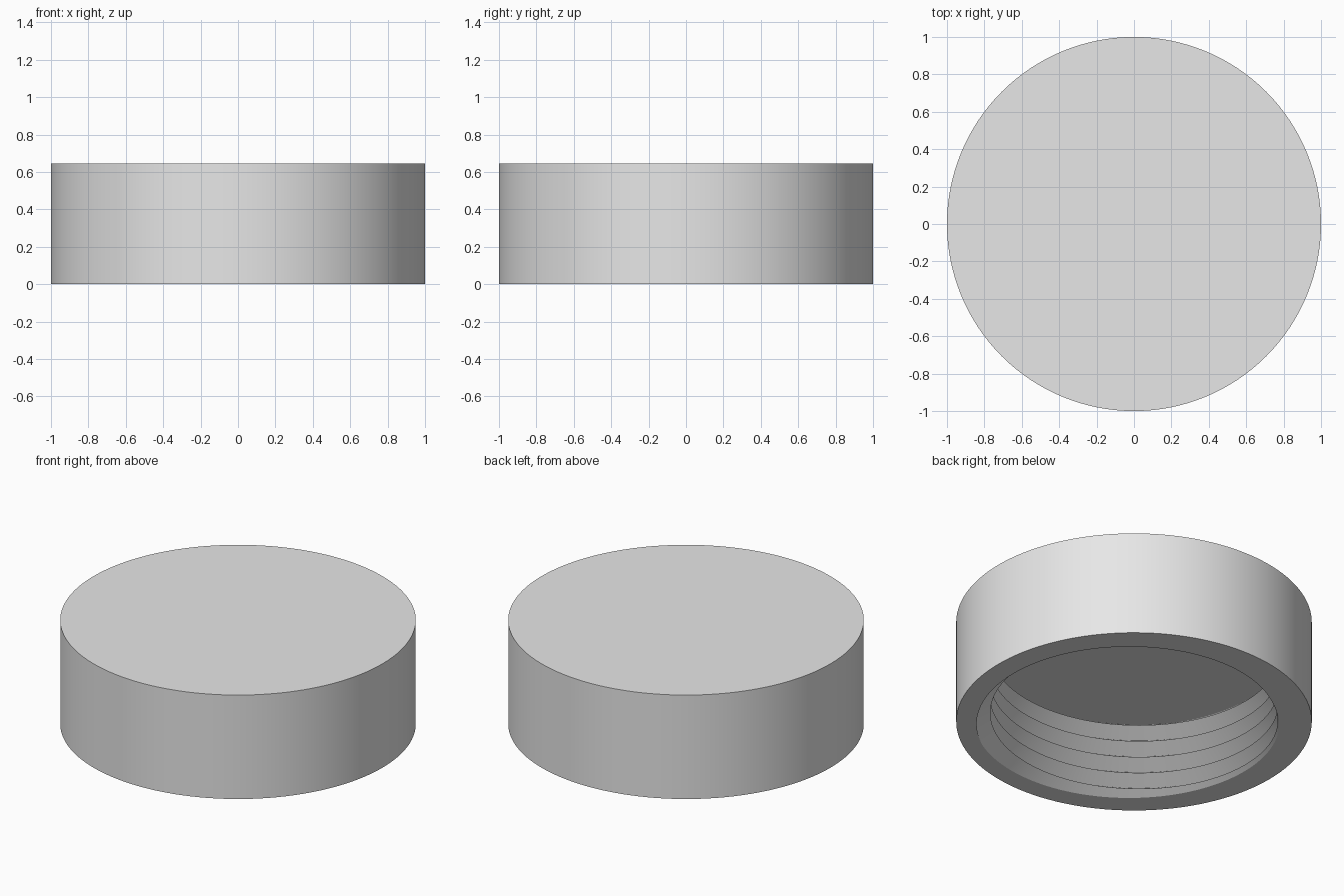
import bpy, bmesh, math
from mathutils import Vector

old = bpy.data.objects.get("Cube")
if old:
    bpy.data.objects.remove(old, do_unlink=True)

SEGMENTS = 128
HEIGHT = 0.645        # full height of the cap
CEILING = 0.49        # depth of the threaded hole
PITCH = 0.103
CREST, ROOT = 0.808, 0.893
PHASE = 0.068         # crest height at angle zero

bm = bmesh.new()

# Outer shell: top disc with a straight skirt
disc = bmesh.ops.create_circle(bm, cap_ends=True, segments=SEGMENTS, radius=1.0)
bmesh.ops.translate(bm, verts=disc["verts"], vec=(0, 0, HEIGHT))
top_edges = list(bm.edges)
skirt = bmesh.ops.extrude_edge_only(bm, edges=top_edges)["geom"]
for v in skirt:
    if isinstance(v, bmesh.types.BMVert):
        v.co.z = 0.0

# Inner thread: one continuous right-handed V-shaped helix
thread = bmesh.new()


def helix_row(radius, lift):
    rows = []
    for i in range(-2 * SEGMENTS, 8 * SEGMENTS):
        a = 2 * math.pi * i / SEGMENTS
        z = PHASE + lift + PITCH * i / SEGMENTS
        rows.append(thread.verts.new((radius * math.cos(a), radius * math.sin(a), z)))
    return rows


crest = helix_row(CREST, 0.0)
root = helix_row(ROOT, PITCH / 2)
for i in range(len(crest) - 1):
    thread.faces.new((crest[i], crest[i + 1], root[i + 1], root[i]))
    j = i + SEGMENTS
    if j + 1 < len(crest):
        thread.faces.new((root[i], root[i + 1], crest[j + 1], crest[j]))

# Trim the thread at the rim and at the ceiling
for z, up in ((0.0, -1), (CEILING, 1)):
    bmesh.ops.bisect_plane(thread, geom=thread.verts[:] + thread.edges[:] + thread.faces[:],
                           dist=1e-6, plane_co=(0, 0, z), plane_no=(0, 0, up),
                           clear_outer=True)
bmesh.ops.remove_doubles(thread, verts=thread.verts[:], dist=1e-5)
thread_mesh = bpy.data.meshes.new("thread_part")
thread.to_mesh(thread_mesh)
thread.free()
bm.from_mesh(thread_mesh)
bpy.data.meshes.remove(thread_mesh)


def open_edges(z):
    return [e for e in bm.edges if e.is_boundary
            and all(abs(v.co.z - z) < 1e-4 for v in e.verts)]


# Flat ceiling and flat rim close the solid
for z, up in ((CEILING, -1), (0.0, -1)):
    bmesh.ops.triangle_fill(bm, edges=open_edges(z), use_beauty=True,
                            normal=Vector((0, 0, up)))
bmesh.ops.recalc_face_normals(bm, faces=bm.faces[:])

mesh = bpy.data.meshes.new("threaded_cap")
bm.to_mesh(mesh)
bm.free()
cap = bpy.data.objects.new("threaded_cap", mesh)
bpy.context.collection.objects.link(cap)

# Plain grey finish
grey = bpy.data.materials.new("light_grey")
grey.use_nodes = True
colour = (0.8, 0.8, 0.8, 1.0)
grey.diffuse_color = colour
grey.node_tree.nodes["Principled BSDF"].inputs["Base Color"].default_value = colour
mesh.materials.append(grey)

bpy.ops.object.select_all(action="DESELECT")
cap.select_set(True)
bpy.context.view_layer.objects.active = cap
bpy.ops.object.shade_smooth_by_angle(angle=math.radians(25))
